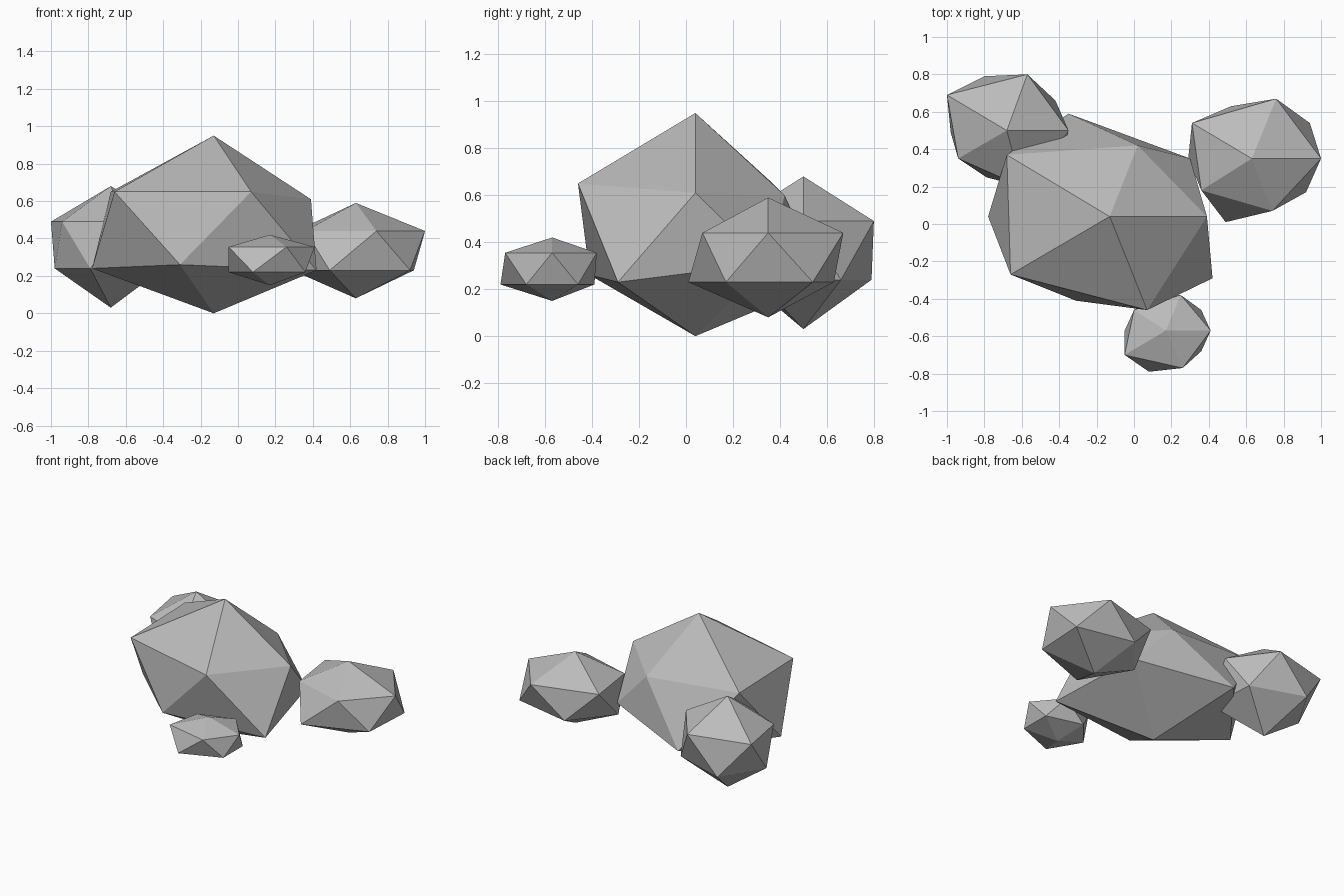
import bpy
import bmesh

default_cube = bpy.data.objects.get("Cube")
if default_cube:
    bpy.data.objects.remove(default_cube, do_unlink=True)

# Plain grey stone
stone = bpy.data.materials.new("stone_grey")
stone.use_nodes = True
colour = (0.5, 0.5, 0.5, 1)
stone.diffuse_color = colour
shader = next(n for n in stone.node_tree.nodes if n.type == "BSDF_PRINCIPLED")
shader.inputs["Base Color"].default_value = colour


def make_ring(bm, outline, heights):
    """Five corners; heights is one level or one value per corner."""
    if not isinstance(heights, (list, tuple)):
        heights = [heights] * len(outline)
    return [bm.verts.new((x, y, z)) for (x, y), z in zip(outline, heights)]


def make_rock(name, centre, bottom, top, upper, upper_z, lower, lower_z):
    """Irregular twenty-sided rock: two tips joined by two staggered rings."""
    bm = bmesh.new()
    peak = bm.verts.new((*centre, top))
    base = bm.verts.new((*centre, bottom))
    high = make_ring(bm, upper, upper_z)
    low = make_ring(bm, lower, lower_z)
    count = len(high)
    for i in range(count):
        j = (i + 1) % count
        bm.faces.new((peak, high[i], high[j]))
        bm.faces.new((high[j], high[i], low[i]))
        bm.faces.new((high[j], low[i], low[j]))
        bm.faces.new((base, low[j], low[i]))
    bmesh.ops.recalc_face_normals(bm, faces=bm.faces)
    mesh = bpy.data.meshes.new(name)
    bm.to_mesh(mesh)
    bm.free()
    mesh.materials.append(stone)
    rock = bpy.data.objects.new(name, mesh)
    bpy.context.collection.objects.link(rock)
    return rock


# Large central boulder
make_rock(
    "large_boulder", (-.13, .04), 0, .95,
    upper=[(.39, .04), (.02, .42), (-.68, .37), (-.66, -.27), (.07, -.46)],
    upper_z=[.61, .6, .65, .65, .65],
    lower=[(.3, .35), (-.35, .59), (-.78, .04), (-.31, -.41), (.42, -.29)],
    lower_z=[.31, .23, .24, .26, .23],
)

# Medium rock behind the boulder
make_rock(
    "back_rock", (-.68, .5), .03, .68,
    upper=[(-.35, .5), (-.57, .8), (-1, .69), (-.94, .35), (-.6, .2)],
    upper_z=.49,
    lower=[(-.42, .66), (-.8, .79), (-.98, .49), (-.79, .25), (-.4, .3)],
    lower_z=.24,
)

# Medium rock beside the boulder
make_rock(
    "side_rock", (.63, .35), .08, .59,
    upper=[(1, .35), (.76, .67), (.31, .54), (.36, .18), (.74, .07)],
    upper_z=.44,
    lower=[(.94, .54), (.52, .63), (.29, .35), (.49, .01), (.92, .17)],
    lower_z=.23,
)

# Small stone in front
make_rock(
    "front_stone", (.17, -.57), .15, .42,
    upper=[(.41, -.57), (.25, -.38), (0, -.46), (-.05, -.7), (.26, -.77)],
    upper_z=.355,
    lower=[(.36, -.46), (.1, -.39), (-.05, -.57), (.08, -.79), (.36, -.68)],
    lower_z=.22,
)
